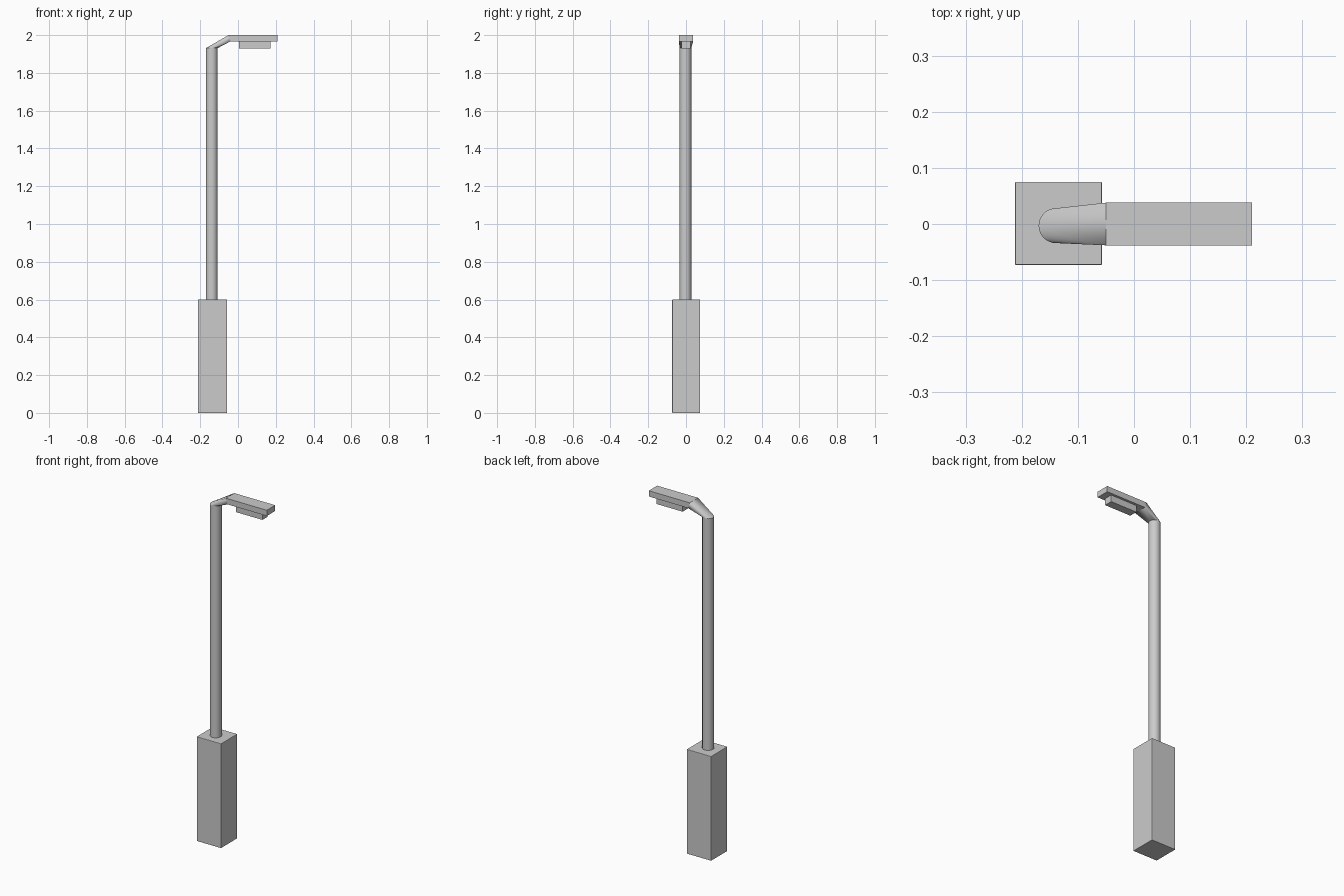
import bpy, bmesh, math

if "Cube" in bpy.data.objects:
    bpy.data.objects.remove(bpy.data.objects["Cube"])

PX, PY, R, TOP = -0.139, -0.003, 0.031, 1.931   # pole axis, radius, top height
SIDES = 32


def finish(name, bm, smooth=False):
    bmesh.ops.recalc_face_normals(bm, faces=bm.faces)
    mesh = bpy.data.meshes.new(name)
    bm.to_mesh(mesh)
    bm.free()
    ob = bpy.data.objects.new(name, mesh)
    bpy.context.collection.objects.link(ob)
    if smooth:
        bpy.ops.object.select_all(action='DESELECT')
        ob.select_set(True)
        bpy.context.view_layer.objects.active = ob
        bpy.ops.object.shade_smooth_by_angle(angle=math.radians(30))
    return ob


def box(name, lo, hi, bevel=0.0):
    bm = bmesh.new()
    bmesh.ops.create_cube(bm, size=1)
    for v in bm.verts:
        v.co = [lo[i] if v.co[i] < 0 else hi[i] for i in range(3)]
    if bevel:
        bmesh.ops.bevel(bm, geom=bm.edges[:], offset=bevel, segments=2,
                        profile=0.5, affect='EDGES')
    return finish(name, bm)


def ring(z):
    return [(PX + R * math.cos(2 * math.pi * i / SIDES),
             PY + R * math.sin(2 * math.pi * i / SIDES), z) for i in range(SIDES)]


def hull(name, points):
    bm = bmesh.new()
    for p in points:
        bm.verts.new(p)
    bmesh.ops.convex_hull(bm, input=bm.verts[:])
    bmesh.ops.dissolve_limit(bm, angle_limit=0.001, verts=bm.verts[:], edges=bm.edges[:])
    return finish(name, bm, True)


# square base with slightly softened edges
box("base", (-0.212, -0.073, 0), (-0.057, 0.075, 0.6), 0.002)

# round pole
hull("pole", ring(0.59) + ring(TOP))

# sloping neck, from the round pole top to the rectangular end of the head
neck_end = [(x, y, z) for x, z in ((-0.05, 2.0), (-0.04, 1.967)) for y in (-0.038, 0.038)]
hull("neck", ring(TOP) + neck_end)

# flat lamp head
far_end = [(0.21, y, z) for z in (2.0, 1.967) for y in (-0.038, 0.038)]
hull("lamp_head", neck_end + far_end)

# light panel under the head
box("light_panel", (0.005, -0.024, 1.929), (0.172, 0.024, 1.968))
